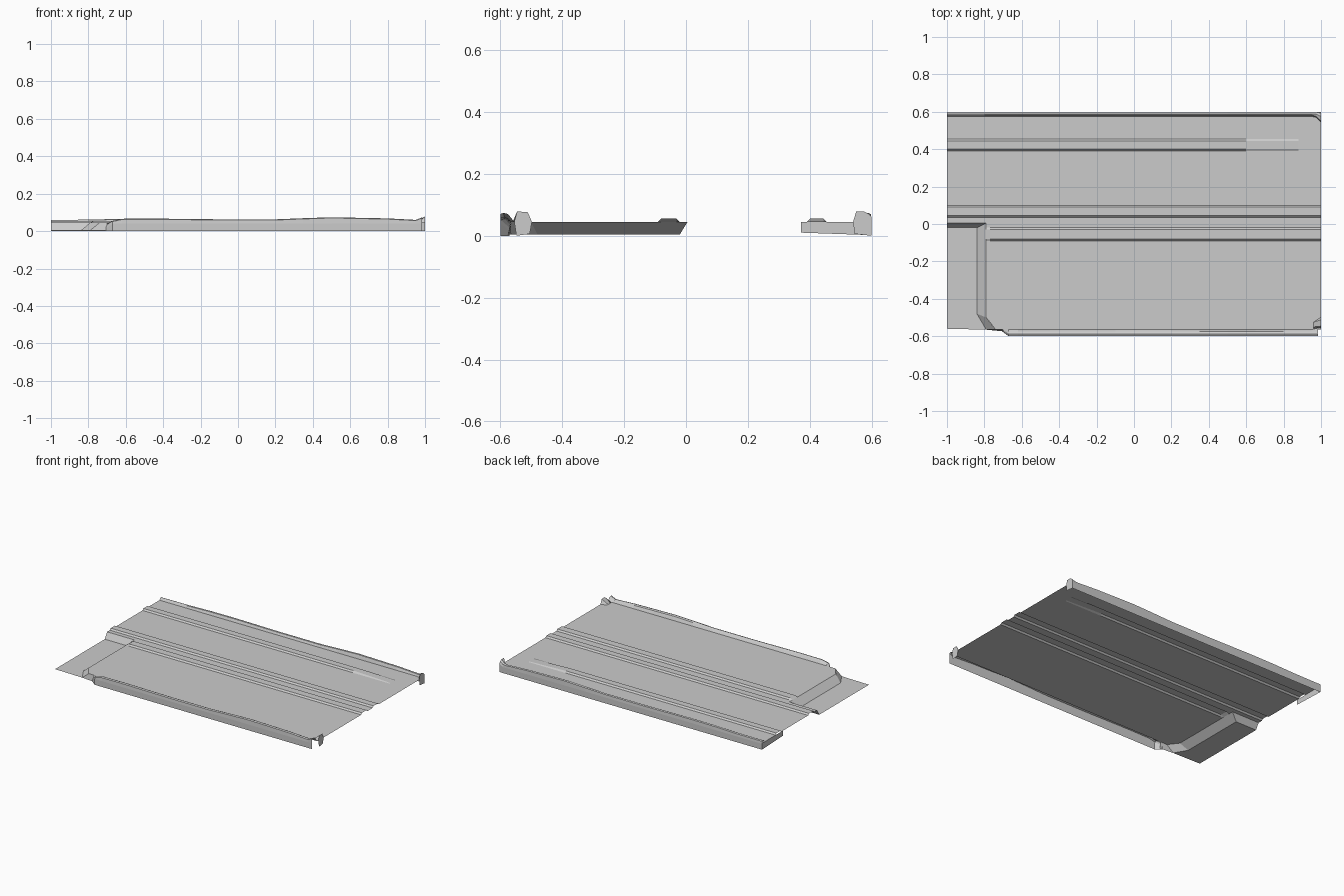
import bpy

TOP, LOW, RIDGE = 0.045, 0.004, 0.055


def mesh_object(name, verts, faces):
    me = bpy.data.meshes.new(name)
    me.from_pydata(verts, [], faces)
    me.update()
    ob = bpy.data.objects.new(name, me)
    bpy.context.collection.objects.link(ob)
    return ob


def loft(name, sections):
    """Skin a row of equally long cross-sections with quads."""
    n = len(sections[0])
    verts = [p for s in sections for p in s]
    faces = [(i * n + j, (i + 1) * n + j, (i + 1) * n + j + 1, i * n + j + 1)
             for i in range(len(sections) - 1) for j in range(n - 1)]
    return mesh_object(name, verts, faces)


def ridge(y0, y1, h):
    """Low trapezoid bump across the sheet."""
    return [(y0, TOP), (y0 + 0.01, TOP + h), (y1 - 0.01, TOP + h), (y1, TOP)]


def at(x, profile):
    return [(x, y, z) for y, z in profile]


# Back half of the floor, with a full-length ridge and one fading out
H = RIDGE - TOP
back = lambda h1, h2: ([(0.005, TOP)] + ridge(0.035, 0.10, h1)
                       + ridge(0.39, 0.455, h2) + [(0.575, TOP)])
loft("back_floor", [at(x, back(H, h)) for x, h in
                    [(-1, H), (0.6, H), (0.88, 0), (1, 0)]])

# Front half of the floor, with its ridge starting beside the recess
front = lambda y, h: [(y, TOP)] + ridge(-0.09, -0.02, h) + [(0.005, TOP)]
loft("front_floor", [at(x, front(y, h)) for x, y, h in
                     [(-0.79, -0.5, 0), (-0.77, -0.525, H), (-0.74, -0.565, H), (1, -0.565, H)]])

# Sunken corner: floor and sloped walls around it
rim = [(-1, 0.005), (-0.79, 0.005), (-0.79, -0.5), (-0.74, -0.565), (-0.69, -0.565)]
foot = [(-1, -0.02), (-0.84, -0.02), (-0.84, -0.48), (-0.79, -0.565), (-0.69, -0.575)]
loft("recess_walls", [[(x, y, LOW) for x, y in foot],
                      [(x, y, TOP) for x, y in rim]])
mesh_object("recess_floor",
            [(-1, -0.56, LOW), (-0.79, -0.565, LOW), (-0.84, -0.48, LOW),
             (-0.84, -0.02, LOW), (-1, -0.02, LOW)], [(0, 1, 2, 3, 4)])

# Edge rails with a wavy top line
wave = [(-0.62, 0.066), (-0.45, 0.067), (-0.1, 0.063), (0.2, 0.063), (0.35, 0.069),
        (0.5, 0.074), (0.65, 0.071), (0.8, 0.068), (0.95, 0.06)]


def back_rail(h):
    return [(0.575, TOP), (0.583, h - 0.003), (0.589, h), (0.598, h - 0.004), (0.6, 0.04), (0.6, 0.0)]


loft("back_rail", [at(x, back_rail(h)) for x, h in
                   [(-1, 0.06), (-0.8, 0.061)] + wave]
     + [at(0.975, [(0.57, TOP), (0.575, 0.06), (0.587, 0.065), (0.598, 0.058), (0.6, 0.04), (0.6, 0.0)]),
        at(1, [(0.545, TOP), (0.55, 0.078), (0.575, 0.079), (0.592, 0.07), (0.6, 0.06), (0.6, 0.0)])])


def front_rail(h):
    return [(-0.6, 0.0), (-0.6, 0.04), (-0.598, h - 0.004), (-0.587, h), (-0.576, h - 0.005), (-0.565, TOP)]


start = [(-0.71, -0.57, 0.0), (-0.707, -0.57, 0.015), (-0.704, -0.569, 0.025),
         (-0.70, -0.568, 0.035), (-0.70, -0.567, 0.04), (-0.70, -0.565, TOP)]
loft("front_rail", [start, at(-0.67, front_rail(0.055))]
     + [at(x, front_rail(h)) for x, h in wave]
     + [at(0.985, [(-0.6, 0.0), (-0.6, 0.04), (-0.6, 0.07), (-0.59, 0.074), (-0.575, 0.07), (-0.555, TOP)])])

# Upturned tabs closing the right-hand corners
tabs = {
    "back_corner_tab": [(0.545, 0.006), (0.6, 0.0), (0.6, 0.06), (0.592, 0.07),
                        (0.575, 0.079), (0.55, 0.078), (0.54, TOP)],
    "front_corner_tab": [(-0.548, 0.0), (-0.505, 0.006), (-0.498, TOP),
                         (-0.512, 0.077), (-0.546, 0.078), (-0.555, TOP)],
}
for name, outline in tabs.items():
    mesh_object(name, at(1, outline), [tuple(range(len(outline)))])
loft("front_tab_slope", [at(0.96, [(-0.56, TOP), (-0.55, TOP), (-0.525, TOP), (-0.515, TOP)]),
                         at(1, [(-0.555, TOP), (-0.546, 0.078), (-0.512, 0.077), (-0.498, TOP)])])

# Hanging flap on the left end
mesh_object("left_flap", at(-1, [(0.372, 0.01), (0.6, 0.002), (0.6, 0.05), (0.575, TOP), (0.372, TOP)]),
            [(0, 1, 2, 3, 4)])
